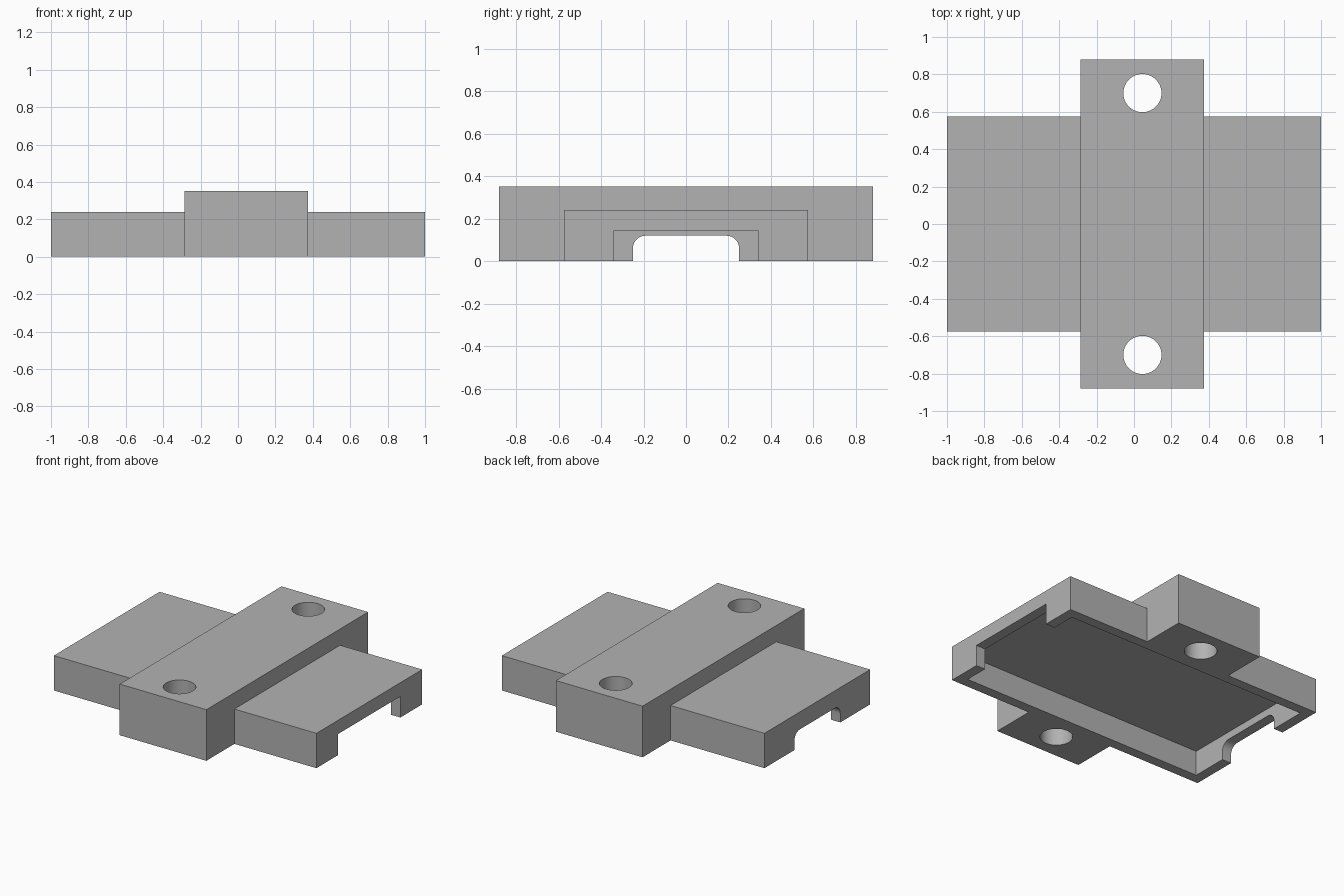
import bpy, bmesh, math
from mathutils import Matrix

if "Cube" in bpy.data.objects:
    bpy.data.objects.remove(bpy.data.objects["Cube"], do_unlink=True)

grey = bpy.data.materials.new("plain grey")
grey.use_nodes = True
colour = (0.45, 0.45, 0.45, 1)
grey.diffuse_color = colour
grey.node_tree.nodes["Principled BSDF"].inputs["Base Color"].default_value = colour


def finish(name, bm):
    bmesh.ops.recalc_face_normals(bm, faces=bm.faces)
    mesh = bpy.data.meshes.new(name)
    bm.to_mesh(mesh)
    bm.free()
    mesh.materials.append(grey)
    obj = bpy.data.objects.new(name, mesh)
    bpy.context.scene.collection.objects.link(obj)
    return obj


def box(name, x, y, z):
    """Box from (min, max) ranges."""
    bm = bmesh.new()
    bmesh.ops.create_cube(bm, size=1)
    for v in bm.verts:
        v.co = [lo + (c + 0.5) * (hi - lo) for c, (lo, hi) in zip(v.co, (x, y, z))]
    return finish(name, bm)


def prism_x(name, profile, x0, x1):
    """Extrude a (y, z) profile along x."""
    bm = bmesh.new()
    face = bm.faces.new([bm.verts.new((x0, y, z)) for y, z in profile])
    new = bmesh.ops.extrude_face_region(bm, geom=[face])["geom"]
    bmesh.ops.translate(bm, vec=(x1 - x0, 0, 0),
                        verts=[e for e in new if isinstance(e, bmesh.types.BMVert)])
    return finish(name, bm)


def cylinder(name, x, y, radius):
    bm = bmesh.new()
    bmesh.ops.create_cone(bm, cap_ends=True, segments=64, radius1=radius, radius2=radius,
                          depth=1, matrix=Matrix.Translation((x, y, 0.2)))
    return finish(name, bm)


def combine(target, tool, operation):
    mod = target.modifiers.new(operation, "BOOLEAN")
    mod.operation, mod.solver, mod.object = operation, "EXACT", tool
    bpy.context.view_layer.objects.active = target
    bpy.ops.object.modifier_apply(modifier=mod.name)
    bpy.data.objects.remove(tool, do_unlink=True)


# Flat cover body with the raised mounting bar across it
cover = box("mounting_cover", (-1, 1), (-0.575, 0.575), (0, 0.24))
combine(cover, box("mounting_bar", (-0.285, 0.375), (-0.88, 0.88), (0, 0.352)), "UNION")

# Hollow underside
combine(cover, box("cavity", (-0.93, 0.93), (-0.505, 0.505), (-0.1, 0.172)), "DIFFERENCE")

# Square opening in one end wall
combine(cover, box("square_notch", (0.85, 1.1), (-0.338, 0.338), (-0.1, 0.145)), "DIFFERENCE")

# Opening with rounded upper corners in the other end wall
half, top, r = 0.25, 0.12, 0.06
arc = [(half - r + r * math.cos(a), top - r + r * math.sin(a))
       for a in (math.pi / 2 * i / 10 for i in range(11))]
right_side = [(half, -0.1)] + arc
profile = right_side + [(-y, z) for y, z in reversed(right_side)]
combine(cover, prism_x("rounded_notch", profile, -1.1, -0.85), "DIFFERENCE")

# Screw holes
for side in (-1, 1):
    combine(cover, cylinder("screw_hole", 0.045, side * 0.7, 0.102), "DIFFERENCE")

# Smooth round walls, crisp edges
bpy.ops.object.select_all(action="DESELECT")
cover.select_set(True)
bpy.context.view_layer.objects.active = cover
bpy.ops.object.shade_smooth_by_angle(angle=math.radians(30))
